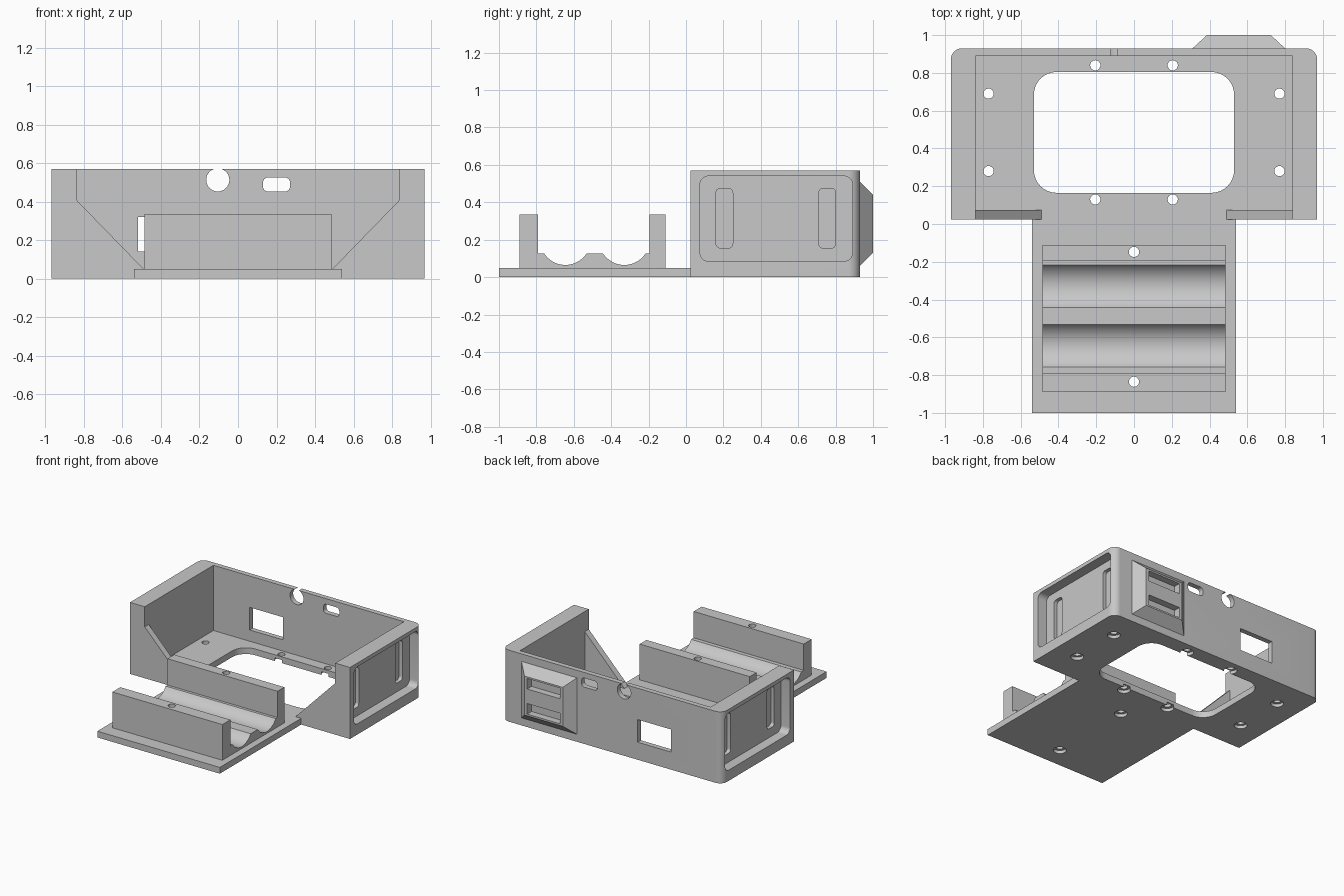
import bpy, bmesh, math

if "Cube" in bpy.data.objects:
    bpy.data.objects.remove(bpy.data.objects["Cube"], do_unlink=True)

grey = bpy.data.materials.new("plain grey")
grey.use_nodes = True
grey.diffuse_color = (0.58, 0.58, 0.58, 1)
grey.node_tree.nodes["Principled BSDF"].inputs["Base Color"].default_value = (0.58, 0.58, 0.58, 1)

ORDER = {"x": lambda u, v, w: (w, u, v),
         "y": lambda u, v, w: (u, w, v),
         "z": lambda u, v, w: (u, v, w)}


def prism(name, outline, axis, lo, hi, tip=(1, 1)):
    """Extrude an outline along an axis; tip scales the far end about its centre."""
    place = ORDER[axis]
    cu = (min(p[0] for p in outline) + max(p[0] for p in outline)) / 2
    cv = (min(p[1] for p in outline) + max(p[1] for p in outline)) / 2
    bm = bmesh.new()
    near = [bm.verts.new(place(u, v, lo)) for u, v in outline]
    far = [bm.verts.new(place(cu + (u - cu) * tip[0], cv + (v - cv) * tip[1], hi))
           for u, v in outline]
    bm.faces.new(near)
    bm.faces.new(far)
    for i in range(len(near)):
        j = (i + 1) % len(near)
        bm.faces.new((near[i], near[j], far[j], far[i]))
    bmesh.ops.recalc_face_normals(bm, faces=bm.faces)
    mesh = bpy.data.meshes.new(name)
    bm.to_mesh(mesh)
    bm.free()
    mesh.materials.append(grey)
    ob = bpy.data.objects.new(name, mesh)
    bpy.context.collection.objects.link(ob)
    return ob


def arc(cx, cy, r, start, end, steps):
    angles = [math.radians(start + (end - start) * i / steps) for i in range(steps + 1)]
    return [(cx + r * math.cos(a), cy + r * math.sin(a)) for a in angles]


def circle(cx, cy, r):
    return arc(cx, cy, r, 0, 360, 32)[:-1]


def rect(u0, u1, v0, v1, r=0):
    if not r:
        return [(u0, v0), (u1, v0), (u1, v1), (u0, v1)]
    corners = [(u1 - r, v1 - r), (u0 + r, v1 - r), (u0 + r, v0 + r), (u1 - r, v0 + r)]
    return [p for k, c in enumerate(corners) for p in arc(*c, r, 90 * k, 90 * k + 90, 8)]


def cut(ob, *cutters):
    bpy.context.view_layer.objects.active = ob
    for tool in cutters:
        tool.hide_render = True
        mod = ob.modifiers.new("cut", "BOOLEAN")
        mod.operation = "DIFFERENCE"
        mod.solver = "EXACT"
        mod.object = tool
        bpy.ops.object.modifier_apply(modifier=mod.name)
        bpy.data.objects.remove(tool, do_unlink=True)


def screw_hole(x, y, *parts):
    for part in parts:
        cut(part, prism("hole", circle(x, y, 0.027), "z", -0.1, 0.7))
        if part is not parts[-1] or len(parts) == 1:
            cut(part, prism("counterbore", circle(x, y, 0.047), "z", -0.1, 0.025))


# Tray shell with rounded rear corners
FRONT, BACK, HALF, TOP, FLOOR = 0.025, 0.93, 0.97, 0.57, 0.05
R = 0.06
outline = [(-HALF, FRONT), (HALF, FRONT)]
outline += arc(HALF - R, BACK - R, R, 0, 90, 10) + arc(R - HALF, BACK - R, R, 90, 180, 10)
shell = prism("tray_shell", outline, "z", 0, TOP)
cut(shell,
    prism("cavity", rect(-0.84, 0.84, -0.2, 0.89), "z", FLOOR, 0.8),
    prism("floor_opening", rect(-0.53, 0.53, 0.165, 0.805, 0.12), "z", -0.1, 0.2))

# Openings in the rear wall
cut(shell,
    prism("cable_hole", circle(-0.105, 0.513, 0.06), "y", 0.85, 1.0),
    prism("port_slot", rect(0.13, 0.27, 0.453, 0.525, 0.025), "y", 0.85, 1.0),
    prism("socket_window", rect(-0.52, -0.225, 0.14, 0.32), "y", 0.85, 1.0))

# Side recesses, each with two upright slots
for s in (-1, 1):
    cut(shell, prism("recess", rect(0.075, 0.89, 0.085, 0.54, 0.045), "x", s * 0.89, s * 1.1))
    for y in (0.205, 0.755):
        cut(shell, prism("slot", rect(y - 0.045, y + 0.045, 0.155, 0.475, 0.025),
                         "x", s * 0.86, s * 1.0))

# Floor screw holes
for s in (-1, 1):
    for x, y in ((0.205, 0.84), (0.205, 0.13), (0.77, 0.69), (0.77, 0.28)):
        screw_hole(s * x, y, shell)

# Sloped gussets on the open front
for s, side in ((-1, "right"), (1, "left")):
    prism(side + "_gusset", [(s * 0.49, FLOOR), (s * 0.84, FLOOR), (s * 0.84, 0.41)],
          "y", FRONT, 0.075)

# Tapered rear housing with two pockets
housing = prism("rear_housing", rect(0.31, 0.80, 0.06, 0.51), "y", BACK, 1.0, (0.69, 0.69))
for z in (0.185, 0.385):
    cut(housing, prism("pocket", rect(0.41, 0.70, z - 0.042, z + 0.042), "y", 0.945, 1.1))

# Front base plate and cradle block with two troughs
plate = prism("base_plate", rect(-0.54, 0.54, -1.0, FRONT), "z", 0, FLOOR)
LEDGE, WALL = 0.125, 0.335
profile = [(-0.89, FLOOR), (-0.89, WALL), (-0.79, WALL), (-0.79, LEDGE)]
r, half = 0.1355, 0.1125
sweep = math.degrees(math.asin(half / r))
for y in (-0.645, -0.33):
    profile += arc(y, 0.065 + r, r, 270 - sweep, 270 + sweep, 20)
profile += [(-0.195, LEDGE), (-0.195, WALL), (-0.11, WALL), (-0.11, FLOOR)]
block = prism("cradle_block", profile, "x", -0.485, 0.485)
for y in (-0.835, -0.148):
    screw_hole(0, y, plate, block)

# Smooth curved surfaces, keep edges sharp
bpy.ops.object.select_all(action="DESELECT")
for ob in (shell, housing, plate, block):
    ob.select_set(True)
bpy.context.view_layer.objects.active = shell
bpy.ops.object.shade_smooth_by_angle(angle=math.radians(30))
